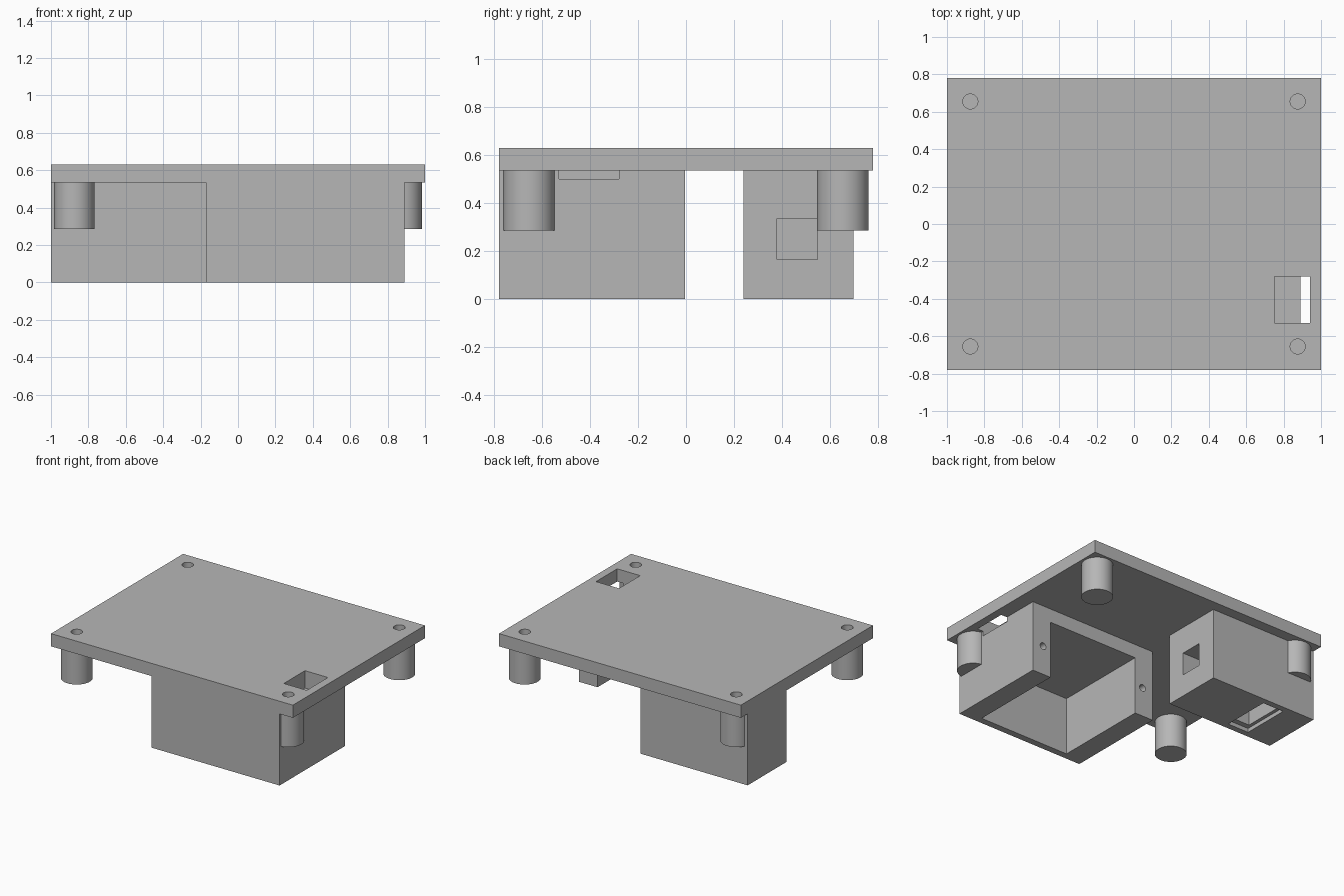
import bpy
from mathutils import Matrix

default = bpy.data.objects.get("Cube")
if default:
    bpy.data.objects.remove(default, do_unlink=True)

grey = bpy.data.materials.new("plain grey")
grey.use_nodes = True
colour = (0.47, 0.47, 0.47, 1)
grey.diffuse_color = colour
grey.node_tree.nodes["Principled BSDF"].inputs["Base Color"].default_value = colour


def box(name, xs, ys, zs):
    """Box given by its extents on each axis."""
    spans = (xs, ys, zs)
    bpy.ops.mesh.primitive_cube_add(size=1)
    ob = bpy.context.object
    ob.name = name
    size = [hi - lo for lo, hi in spans]
    centre = [(hi + lo) / 2 for lo, hi in spans]
    ob.data.transform(Matrix.Translation(centre) @ Matrix.Diagonal((*size, 1)))
    ob.data.materials.append(grey)
    return ob


def rod(name, centre, radius, length, axis="Z", sides=48):
    bpy.ops.mesh.primitive_cylinder_add(radius=radius, depth=length, vertices=sides)
    ob = bpy.context.object
    ob.name = name
    turn = Matrix.Rotation(1.5707963, 4, "X") if axis == "Y" else Matrix.Identity(4)
    ob.data.transform(Matrix.Translation(centre) @ turn)
    ob.data.materials.append(grey)
    return ob


def cut(target, cutters):
    """Subtract each cutter, then discard it."""
    for cutter in cutters:
        mod = target.modifiers.new("cut", "BOOLEAN")
        mod.operation = "DIFFERENCE"
        mod.solver = "EXACT"
        mod.object = cutter
        bpy.context.view_layer.objects.active = target
        bpy.ops.object.modifier_apply(modifier=mod.name)
        bpy.data.objects.remove(cutter, do_unlink=True)


def smooth(ob):
    bpy.ops.object.select_all(action="DESELECT")
    ob.select_set(True)
    bpy.context.view_layer.objects.active = ob
    bpy.ops.object.shade_smooth_by_angle(angle=0.6)


TOP, UNDER, POST_END, BORE_END = 0.63, 0.535, 0.285, 0.34
PX, PY = 0.875, 0.655
corners = {
    "front_left": (PX, -PY), "front_right": (-PX, -PY),
    "back_left": (PX, PY), "back_right": (-PX, PY),
}


def bore(corner, radius):
    x, y = corners[corner]
    top = TOP + 0.05
    return rod("bore", (x, y, (top + BORE_END) / 2), radius, top - BORE_END)


def slot():
    return box("slot", (0.75, 0.94), (-0.53, -0.28), (0.5, 0.7))


# Cover plate with screw holes and a cable slot
plate = box("cover_plate", (-1, 1), (-0.78, 0.78), (UNDER, TOP))
cut(plate, [bore(c, 0.04) for c in corners] + [slot()])
smooth(plate)

# Corner posts with blind holes
for corner, (x, y) in corners.items():
    post = rod(corner + "_post", (x, y, (UNDER + POST_END) / 2), 0.108, UNDER - POST_END)
    cut(post, [bore(corner, 0.04)])
    smooth(post)

# Front housing, open at the back and below, with two screw holes
housing = box("front_housing", (-0.17, 0.89), (-0.78, -0.005), (0, UNDER))
cut(housing, [
    box("cavity", (-0.015, 0.735), (-0.73, 0.1), (-0.1, 0.432)),
    slot(),
    bore("front_left", 0.07),
    rod("screw_hole", (0.8, -0.1, 0.22), 0.026, 0.3, "Y", 24),
    rod("screw_hole", (-0.08, -0.1, 0.22), 0.026, 0.3, "Y", 24),
])
smooth(housing)

# Back block with a square channel and a stepped opening below
block = box("back_block", (-1, -0.115), (0.24, 0.70), (0, UNDER))
cut(block, [
    box("channel", (-0.745, 0), (0.38, 0.55), (0.165, 0.335)),
    box("recess", (-0.77, -0.595), (0.285, 0.655), (-0.1, 0.03)),
    box("opening", (-0.745, -0.62), (0.325, 0.615), (-0.1, 0.2)),
    bore("back_right", 0.07),
])
